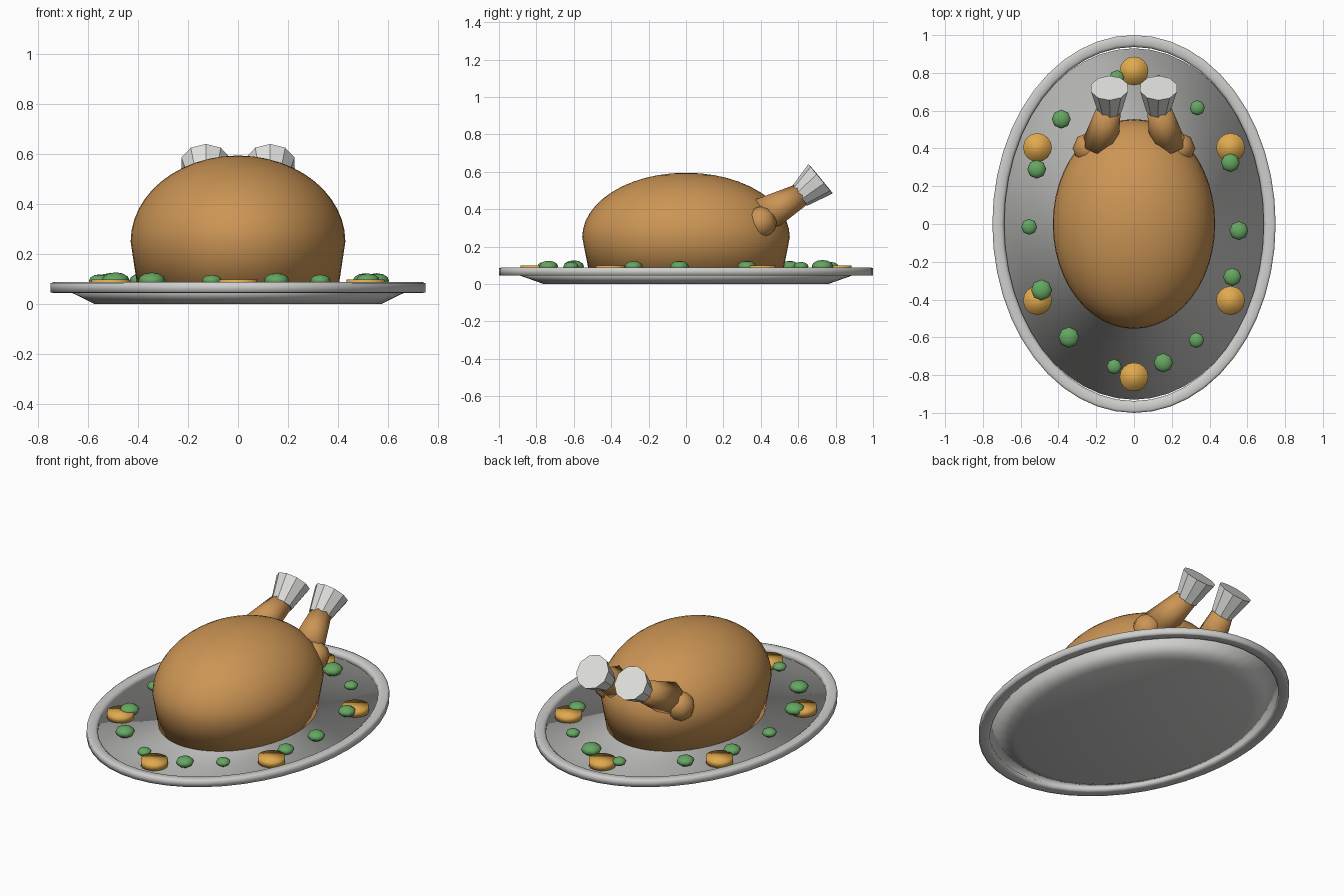
import bpy, bmesh, math
from mathutils import Vector

if "Cube" in bpy.data.objects:
    bpy.data.objects.remove(bpy.data.objects["Cube"])


def mat(name, r, g, b):
    m = bpy.data.materials.new(name)
    m.diffuse_color = (r, g, b, 1)
    m.use_nodes = True
    m.node_tree.nodes["Principled BSDF"].inputs["Base Color"].default_value = m.diffuse_color
    return m


SILVER = mat("silver", 0.62, 0.62, 0.61)
ROAST = mat("roast_brown", 0.60, 0.30, 0.09)
PAPER = mat("paper_white", 0.74, 0.74, 0.72)
ORANGE = mat("orange", 0.75, 0.40, 0.075)
GREEN = mat("leaf_green", 0.13, 0.38, 0.12)


def finish(bm, name, material, smooth=True):
    bmesh.ops.recalc_face_normals(bm, faces=bm.faces)
    me = bpy.data.meshes.new(name)
    for f in bm.faces:
        f.smooth = smooth
    bm.to_mesh(me)
    bm.free()
    me.materials.append(material)
    ob = bpy.data.objects.new(name, me)
    bpy.context.collection.objects.link(ob)
    return ob


def oval(name, rings, material, closed=False, n=48):
    """Loft elliptical rings (rx, ry, z); closed joins last ring to first, else caps the ends."""
    bm = bmesh.new()
    loops = [[bm.verts.new((rx * math.cos(2 * math.pi * i / n),
                            ry * math.sin(2 * math.pi * i / n), z)) for i in range(n)]
             for rx, ry, z in rings]
    pairs = list(zip(loops, loops[1:]))
    if closed:
        pairs.append((loops[-1], loops[0]))
    else:
        bm.faces.new(loops[0])
        bm.faces.new(loops[-1])
    for a, b in pairs:
        for i in range(n):
            j = (i + 1) % n
            bm.faces.new((a[i], a[j], b[j], b[i]))
    return finish(bm, name, material)


def cone(name, p, q, r1, r2, sides, material, smooth):
    """Tapered cylinder from point p to point q."""
    p, q = Vector(p), Vector(q)
    bm = bmesh.new()
    bmesh.ops.create_cone(bm, cap_ends=True, segments=sides, radius1=r1, radius2=r2,
                          depth=(q - p).length)
    ob = finish(bm, name, material, smooth)
    ob.location = (p + q) / 2
    ob.rotation_euler = (q - p).to_track_quat('Z', 'Y').to_euler()
    return ob


def ball(name, loc, scale, u, v, material):
    bm = bmesh.new()
    bmesh.ops.create_uvsphere(bm, u_segments=u, v_segments=v, radius=1)
    ob = finish(bm, name, material)
    ob.location, ob.scale = loc, scale
    return ob


# Platter dish and raised rim
oval("platter_dish", [(0.573, 0.76, 0), (0.695, 0.93, 0.06)], SILVER)
rim = [(0, .047), (0, .084), (.012, .089), (.048, .089),
       (.063, .078), (.063, .052), (.048, .045), (.012, .045)]
oval("platter_rim", [(0.75 - d, 1 - d, z) for d, z in rim], SILVER, closed=True)

# Roast body: tapered base under a half ellipsoid
body = [(0.40, 0.516, 0.05)]
for k in range(13):
    a = math.radians(90 * k / 12.15)
    body.append((0.43 * math.cos(a), 0.555 * math.cos(a), 0.25 + 0.345 * math.sin(a)))
oval("roast_body", body, ROAST)

# Legs: thigh ball, drumstick and paper frill on each side
for s, side in ((-1, "left"), (1, "right")):
    ball(side + "_thigh", (s * 0.24, 0.40, 0.33), (0.085,) * 3, 8, 6, ROAST)
    cone(side + "_drumstick", (s * 0.18, 0.415, 0.365), (s * 0.13, 0.62, 0.48),
         0.098, 0.062, 8, ROAST, True)
    cone(side + "_frill", (s * 0.128, 0.605, 0.468), (s * 0.13, 0.72, 0.563),
         0.065, 0.102, 10, PAPER, False)

# Orange slices spaced round the dish
for i in range(6):
    a = math.radians(30 + 60 * i)
    x, y = 0.59 * math.cos(a), 0.81 * math.sin(a)
    cone("orange_slice", (x, y, 0.058), (x, y, 0.099), 0.076, 0.076, 16, ORANGE, True)

# Green garnish: x, y, radius
greens = [(.555, -.035, .05), (.51, .325, .05), (.335, .615, .04), (.13, .73, .058),
          (-.09, .775, .04), (-.385, .555, .05), (-.515, .29, .05), (-.555, -.015, .042),
          (-.49, -.35, .056), (-.345, -.60, .055), (-.105, -.755, .04), (.155, -.735, .051),
          (.33, -.615, .041), (.52, -.28, .048)]
for x, y, r in greens:
    ball("garnish", (x, y, 0.094), (r, r, r * 0.6), 8, 6, GREEN)
